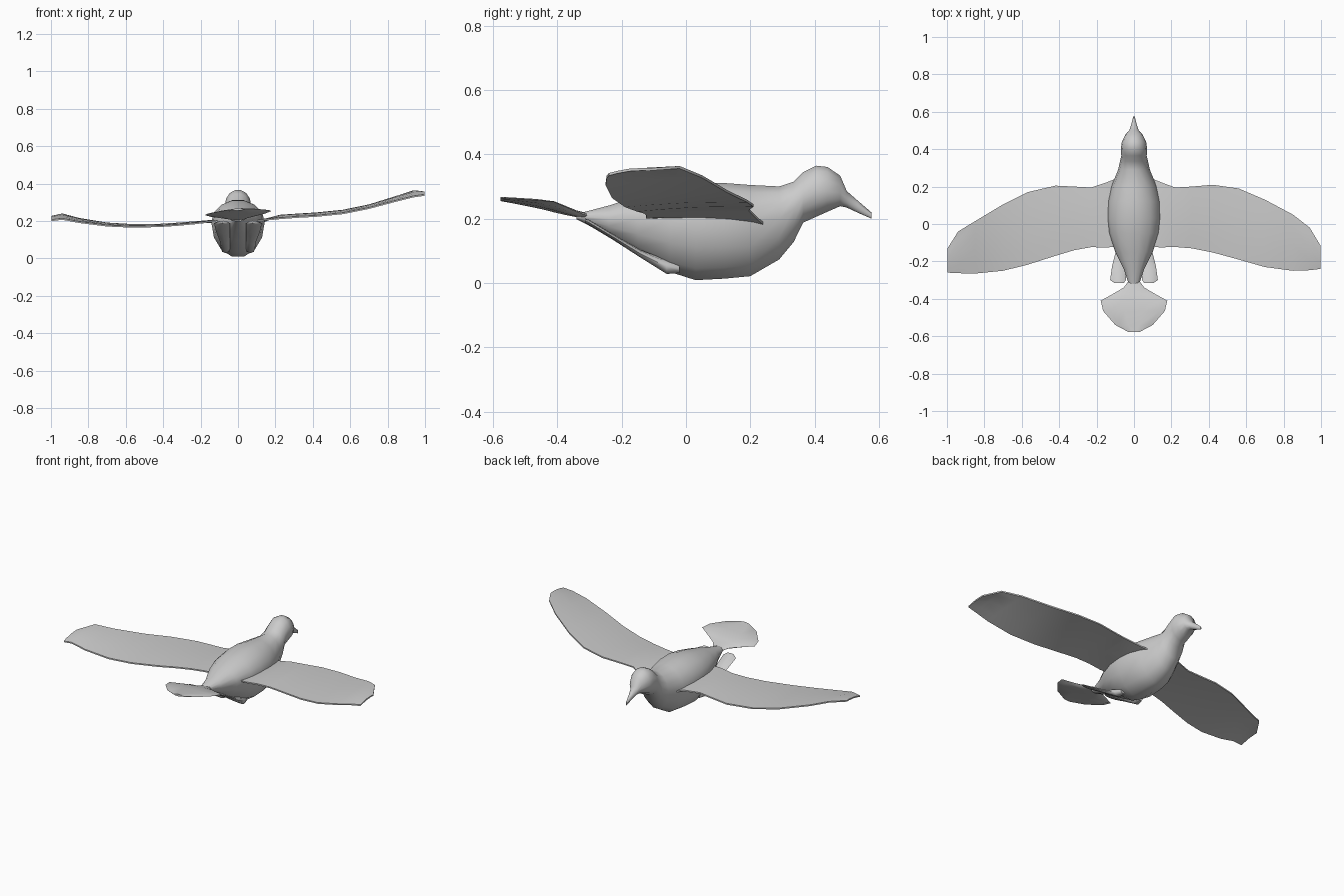
import bpy, bmesh, math

grey = bpy.data.materials.new("plumage_grey")
grey.diffuse_color = (0.6, 0.6, 0.6, 1)


def finish(name, bm, angle=60):
    """Turn a bmesh into a smooth-shaded object."""
    bmesh.ops.remove_doubles(bm, verts=bm.verts, dist=0.0001)
    bmesh.ops.recalc_face_normals(bm, faces=bm.faces)
    me = bpy.data.meshes.new(name)
    bm.to_mesh(me)
    bm.free()
    me.materials.append(grey)
    ob = bpy.data.objects.new(name, me)
    bpy.context.collection.objects.link(ob)
    bpy.ops.object.select_all(action='DESELECT')
    bpy.context.view_layer.objects.active = ob
    ob.select_set(True)
    bpy.ops.object.shade_smooth_by_angle(angle=math.radians(angle))
    return ob


def loft(name, rings, angle=60):
    """Skin closed rings of equal length, with capped ends."""
    bm = bmesh.new()
    vs = [[bm.verts.new(p) for p in ring] for ring in rings]
    n = len(vs[0])
    for a, b in zip(vs, vs[1:]):
        for i in range(n):
            j = (i + 1) % n
            bm.faces.new((a[i], a[j], b[j], b[i]))
    bm.faces.new(vs[0])
    bm.faces.new(vs[-1])
    return finish(name, bm, angle)


def oval(y, low, high, half, wide, n=14, cx=0.0, tilt=0.0):
    """Cross-section at y whose widest point is at height wide."""
    ring = []
    for i in range(n):
        a = 2 * math.pi * i / n
        c, s = math.cos(a), math.sin(a)
        x = half * c
        z = wide + s * ((high - wide) if s > 0 else (wide - low))
        ring.append((cx + x, y, z + tilt * x))
    return ring


# Body, neck, head and hooked beak: y, bottom, top, half width, widest height
body = [(-0.34, 0.198, 0.215, 0.022, 0.207), (-0.24, 0.145, 0.242, 0.055, 0.20),
        (-0.15, 0.09, 0.272, 0.10, 0.20), (-0.05, 0.03, 0.297, 0.133, 0.20),
        (0.03, 0.004, 0.312, 0.143, 0.195), (0.12, 0.009, 0.314, 0.14, 0.19),
        (0.20, 0.017, 0.308, 0.122, 0.185), (0.29, 0.07, 0.303, 0.085, 0.20),
        (0.335, 0.125, 0.317, 0.075, 0.23), (0.365, 0.186, 0.347, 0.068, 0.265),
        (0.405, 0.204, 0.367, 0.07, 0.285), (0.44, 0.22, 0.363, 0.065, 0.285),
        (0.48, 0.238, 0.335, 0.045, 0.28), (0.50, 0.234, 0.287, 0.025, 0.262),
        (0.535, 0.218, 0.256, 0.014, 0.238), (0.577, 0.20, 0.22, 0.003, 0.21)]
loft("body", [oval(*s) for s in body])

# Fanned tail, slightly tilted
tail = [(-0.30, 0.195, 0.216, 0.025, 0.206), (-0.34, 0.205, 0.225, 0.055, 0.218),
        (-0.375, 0.213, 0.238, 0.115, 0.23), (-0.41, 0.222, 0.248, 0.178, 0.242),
        (-0.465, 0.236, 0.257, 0.165, 0.248), (-0.54, 0.25, 0.264, 0.10, 0.257),
        (-0.577, 0.255, 0.268, 0.03, 0.262)]
loft("tail", [oval(*s, n=10, tilt=0.06) for s in tail], 50)

# Wings: x, leading y, trailing y, height of the leading and trailing edges
right = [(0.08, 0.25, -0.12, 0.18, 0.205), (0.14, 0.225, -0.125, 0.20, 0.207),
         (0.22, 0.195, -0.123, 0.23, 0.215), (0.31, 0.20, -0.13, 0.236, 0.222),
         (0.42, 0.21, -0.152, 0.243, 0.228), (0.56, 0.19, -0.19, 0.257, 0.242),
         (0.70, 0.13, -0.23, 0.286, 0.27), (0.85, 0.05, -0.25, 0.333, 0.31),
         (0.94, -0.02, -0.247, 0.362, 0.332), (0.997, -0.115, -0.24, 0.355, 0.34)]
left = [(-0.08, 0.25, -0.12, 0.18, 0.20), (-0.14, 0.225, -0.125, 0.195, 0.20),
        (-0.23, 0.195, -0.124, 0.192, 0.188), (-0.32, 0.20, -0.14, 0.186, 0.18),
        (-0.42, 0.205, -0.17, 0.18, 0.173), (-0.57, 0.17, -0.218, 0.18, 0.17),
        (-0.70, 0.105, -0.25, 0.188, 0.176), (-0.85, 0.015, -0.265, 0.214, 0.195),
        (-0.94, -0.04, -0.263, 0.238, 0.212), (-0.997, -0.13, -0.26, 0.225, 0.205)]


def wing_ring(x, lead, trail, zl, zt):
    """Thin slightly cambered slice of a wing."""
    top, under = [], []
    for f in (0, 0.2, 0.5, 0.8, 1):
        y, z = lead + (trail - lead) * f, zl + (zt - zl) * f
        camber = 0.006 * math.sin(math.pi * f)
        top.append((x, y, z + camber + 0.002))
        under.append((x, y, z + camber - 0.006))
    return top + under[::-1]


for name, stations in (("right_wing", right), ("left_wing", left)):
    loft(name, [wing_ring(*s) for s in stations], 50)

# Tucked legs widening into webbed feet: y, centre x, half width, height, thickness
leg = [(-0.02, 0.06, 0.018, 0.045, 0.014), (-0.06, 0.067, 0.024, 0.05, 0.022),
       (-0.14, 0.07, 0.026, 0.09, 0.012), (-0.23, 0.08, 0.038, 0.145, 0.009),
       (-0.30, 0.085, 0.043, 0.187, 0.009), (-0.315, 0.08, 0.025, 0.195, 0.006)]
for name, side in (("right_foot", 1), ("left_foot", -1)):
    loft(name, [oval(y, z - t, z + t, w, z, n=8, cx=side * cx)
                for y, cx, w, z, t in leg], 50)
